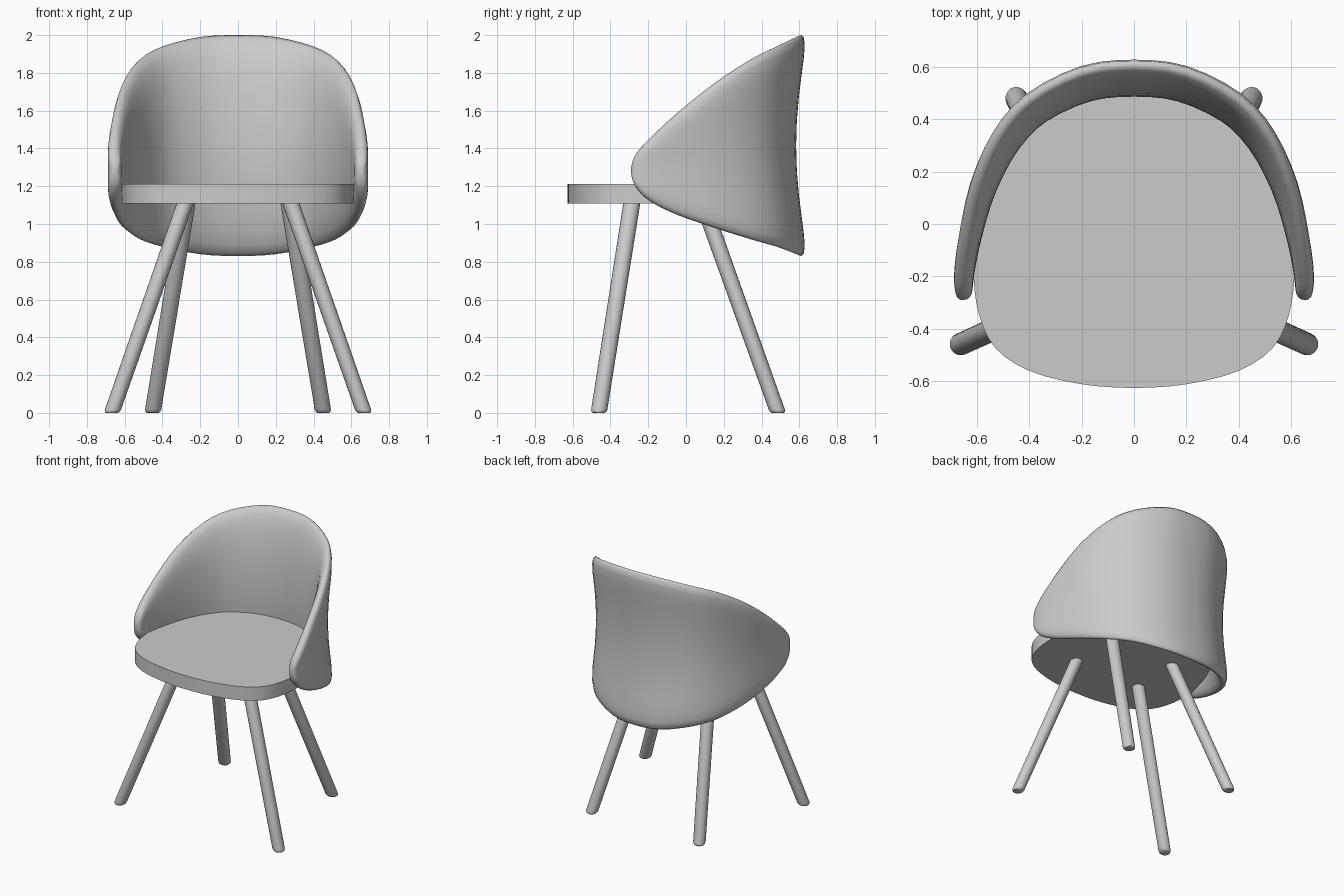
import bpy, bmesh, math
from mathutils import Vector

if "Cube" in bpy.data.objects:
    bpy.data.objects.remove(bpy.data.objects["Cube"])


def spline(pts, steps, closed=False):
    """Catmull-Rom samples through points of any dimension."""
    pts = [Vector(p) for p in pts]
    n = len(pts)
    get = (lambda i: pts[i % n]) if closed else (lambda i: pts[max(0, min(n - 1, i))])
    out = []
    for i in range(n if closed else n - 1):
        a, b, c, d = (get(i + k) for k in (-1, 0, 1, 2))
        for s in range(steps):
            t = s / steps
            out.append(0.5 * (2 * b + (c - a) * t + (2 * a - 5 * b + 4 * c - d) * t * t
                              + (3 * b - a - 3 * c + d) * t ** 3))
    return out if closed else out + [pts[-1]]


def loft(name, rings, angle=40):
    """Skin closed rings of equal size and cap both ends."""
    bm = bmesh.new()
    vr = [[bm.verts.new(p) for p in r] for r in rings]
    n = len(vr[0])
    for a, b in zip(vr, vr[1:]):
        for i in range(n):
            j = (i + 1) % n
            bm.faces.new((a[i], a[j], b[j], b[i]))
    bm.faces.new(vr[0][::-1])
    bm.faces.new(vr[-1])
    bmesh.ops.recalc_face_normals(bm, faces=bm.faces)
    me = bpy.data.meshes.new(name)
    bm.to_mesh(me)
    bm.free()
    ob = bpy.data.objects.new(name, me)
    bpy.context.collection.objects.link(ob)
    bpy.ops.object.select_all(action='DESELECT')
    ob.select_set(True)
    bpy.context.view_layer.objects.active = ob
    bpy.ops.object.shade_smooth_by_angle(angle=math.radians(angle))
    return ob


# Wraparound shell: rim stations as (x, y, bottom z, top z), half thickness
half = [(0, .61, .83, 2.0), (.2, .585, .84, 1.99), (.4, .48, .88, 1.94),
        (.52, .34, .92, 1.87), (.6, .15, .98, 1.745), (.64, -.05, 1.05, 1.585),
        (.655, -.19, 1.12, 1.455), (.653, -.255, 1.18, 1.385),
        (.651, -.28, 1.225, 1.34), (.65, -.29, 1.265, 1.30)]
thick = [.048, .048, .048, .047, .045, .041, .038, .033, .024, .010]
right = [Vector((*p[:2], p[2], p[3])).to_tuple() + (t,) for p, t in zip(half, thick)]
left = [(-p[0],) + p[1:] for p in right[:0:-1]]
path = spline(left + right, 3)
rings = []
for i, p in enumerate(path):
    q0, q1 = path[max(0, i - 1)], path[min(len(path) - 1, i + 1)]
    tan = Vector((q1[0] - q0[0], q1[1] - q0[1])).normalized()
    out = Vector((-tan.y, tan.x))
    zc, hz = (p[2] + p[3]) / 2, (p[3] - p[2]) / 2
    bow = .075 * (hz / .585) ** 2
    ring = []
    for k in range(28):
        a = math.tau * k / 28
        v = math.sin(a)
        h = p[4] * math.sqrt(max(0, 1 - v ** 6)) * (1 if math.cos(a) > 0 else -1)
        off = h - bow * (1 - v * v)
        ring.append((p[0] + out.x * off, p[1] + out.y * off, zc + hz * v))
    rings.append(ring)
loft("shell_backrest", rings, 80)

# Flat seat pad with a rounded front
edge = [(0, -.627), (.2, -.613), (.4, -.562), (.53, -.475), (.592, -.35), (.614, -.2),
        (.61, -.05), (.585, .1), (.5, .3), (.38, .41), (.2, .495)]
outline = spline(edge + [(0, .525)] + [(-x, y) for x, y in edge[:0:-1]], 3, True)
loft("seat", [[(p.x, p.y, z) for p in outline] for z in (1.108, 1.212)])

# Splayed round legs with softened feet
for name, foot, top in (("front_leg", (.668, -.462), (.28, -.287)),
                        ("back_leg", (.452, .487), (.27, .09))):
    for side, sx in (("left", -1), ("right", 1)):
        rings = []
        for z, r in ((0, .032), (.006, .039), (.018, .043), (1.11, .045)):
            t = z / 1.11
            cx = sx * (foot[0] + (top[0] - foot[0]) * t)
            cy = foot[1] + (top[1] - foot[1]) * t
            rings.append([(cx + r * math.cos(math.tau * k / 20),
                           cy + r * math.sin(math.tau * k / 20), z) for k in range(20)])
        loft(f"{name}_{side}", rings)
